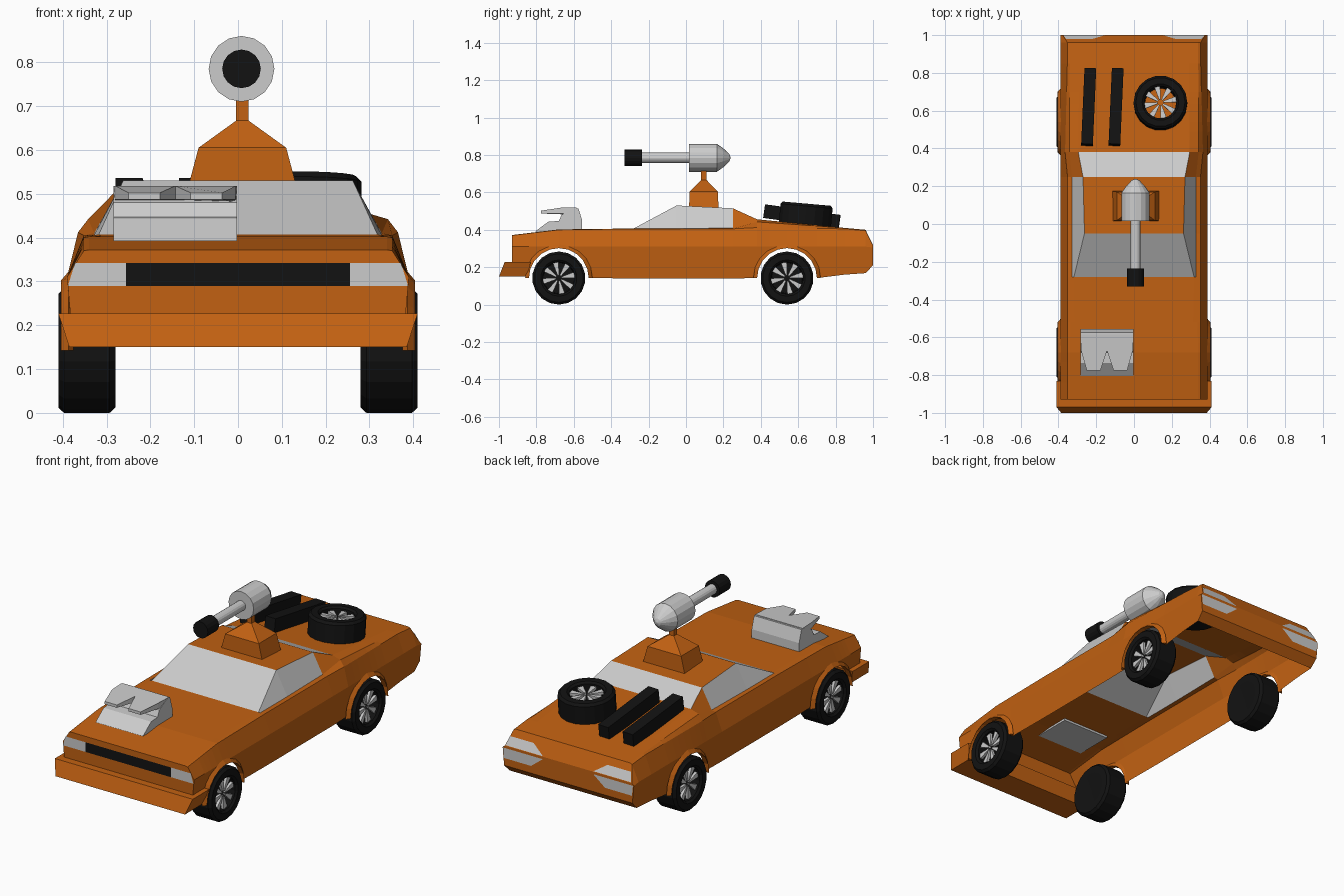
import bpy, bmesh
from math import sin, cos, pi, radians
from mathutils import Matrix

if "Cube" in bpy.data.objects:
    bpy.data.objects.remove(bpy.data.objects["Cube"])


def material(name, rgb):
    m = bpy.data.materials.new(name)
    m.diffuse_color = (*rgb, 1)
    m.use_nodes = True
    m.node_tree.nodes["Principled BSDF"].inputs["Base Color"].default_value = m.diffuse_color
    return m


ORANGE = material("orange_paint", (0.54, 0.12, 0.006))
BLACK = material("black_rubber", (0.006, 0.006, 0.006))
GREY = material("plain_grey", (0.8, 0.8, 0.8))


def make(name, verts, faces, mats=(), idx=None, matrix=None):
    bm = bmesh.new()
    vs = [bm.verts.new(v) for v in verts]
    for i, f in enumerate(faces):
        bm.faces.new([vs[k] for k in f]).material_index = idx[i] if idx else 0
    bmesh.ops.remove_doubles(bm, verts=bm.verts, dist=1e-5)
    bmesh.ops.recalc_face_normals(bm, faces=bm.faces)
    me = bpy.data.meshes.new(name)
    bm.to_mesh(me)
    bm.free()
    for m in mats:
        me.materials.append(m)
    ob = bpy.data.objects.new(name, me)
    bpy.context.collection.objects.link(ob)
    if matrix:
        ob.matrix_world = matrix
    return ob


def loft(name, rings, mats=(), matrix=None, caps=True):
    n = len(rings[0])
    verts = [v for r in rings for v in r]
    faces = [(a * n + i, a * n + (i + 1) % n, (a + 1) * n + (i + 1) % n, (a + 1) * n + i)
             for a in range(len(rings) - 1) for i in range(n)]
    if caps:
        faces += [tuple(range(n)), tuple(range(len(verts) - n, len(verts)))]
    return make(name, verts, faces, mats, matrix=matrix)


def lathe(name, profile, n, mats=(), matrix=None, caps=True):
    rings = [[(r * cos(2 * pi * i / n), r * sin(2 * pi * i / n), h) for i in range(n)]
             for r, h in profile]
    return loft(name, rings, mats, matrix, caps)


def rect(cx, cy, hx, hy, z):
    return [(cx - hx, cy - hy, z), (cx + hx, cy - hy, z), (cx + hx, cy + hy, z), (cx - hx, cy + hy, z)]


# Body shell: y, shoulder x/z, cabin base x/z, roof edge x/z
KEYS = [(-.93, .352, .37, .34, .372, .30, .372),
        (-.68, .352, .40, .34, .402, .31, .402),
        (-.28, .352, .405, .328, .406, .318, .407),
        (-.05, .352, .405, .328, .406, .262, .53),
        (.25, .352, .405, .328, .41, .27, .515),
        (.38, .365, .412, .342, .442, .295, .456),
        (.85, .353, .405, .34, .41, .29, .41),
        (.96, .352, .395, .34, .40, .29, .40),
        (1.0, .378, .315, .34, .317, .29, .317)]
ARCHES, R, WZ = (-.68, .54), .16, .142


def upper(y):
    for a, b in zip(KEYS, KEYS[1:]):
        if y <= b[0] + 1e-6:
            t = (y - a[0]) / (b[0] - a[0])
            return [p + (q - p) * t for p, q in zip(a[1:], b[1:])]


def bottom(y):
    for c in ARCHES:
        if abs(y - c) < R + 1e-4:
            return WZ + max(0, R * R - (y - c) ** 2) ** .5
    if y < -.8:
        return .2
    return .21 if y > .98 else (.14 if y < .6 else .15 + (y - .7) * .07)


ys = sorted({round(v, 4) for v in [k[0] for k in KEYS] +
             [c + R * cos(pi * i / 10) for c in ARCHES for i in range(11)]})
verts, faces, idx = [], [], []
for y in ys:
    sx, sz, bx, bz, ex, ez = upper(y)
    zb = bottom(y)
    half = [(.375 + (zb - .14) * .09, zb), (.39, min(.31, sz - .01)), (sx, sz), (bx, bz), (ex, ez)]
    verts += [(x, y, z) for x, z in half] + [(-x, y, z) for x, z in reversed(half)]
for s in range(len(ys) - 1):
    ym = (ys[s] + ys[s + 1]) / 2
    for i in range(9):
        a = s * 10 + i
        faces.append((a, a + 1, a + 11, a + 10))
        side = i in (3, 5) and -.28 < ym < .25
        screen = i == 4 and (-.28 < ym < -.05 or .25 < ym < .38)
        idx.append(1 if side or screen else 0)
e = len(verts) - 10
faces += [tuple(range(10)), tuple(range(e, e + 10)), (e - 10, e - 1, e + 9, e)]
idx += [0, 0, 0]
make("body_shell", verts, faces, (ORANGE, GREY), idx)

# Front bumper
loft("front_bumper", [[(-.385, -1, .15), (.385, -1, .15), (.385, -.85, .15), (-.385, -.85, .15)],
                      [(-.41, -.97, .227), (.41, -.97, .227), (.41, -.83, .227), (-.41, -.83, .227)]], (ORANGE,))

# Grille
make("grille", [(-.255, -.933, .29), (.255, -.933, .29), (.255, -.933, .342), (-.255, -.933, .342)],
     [(0, 1, 2, 3)], (BLACK,))

for s, side in ((1, "right"), (-1, "left")):
    # Headlights and two-part tail lights
    make(side + "_headlight", [(s * x, -.933, z) for x, z in
         ((.255, .29), (.388, .29), (.372, .342), (.255, .342))], [(0, 1, 2, 3)])
    up = [(s * x, 1.003 - (z - .315) * .47, z) for x, z in ((.15, .32), (.374, .32), (.36, .365), (.22, .365))]
    low = [(s * x, 1.0, z) for x, z in ((.15, .305), (.386, .305), (.38, .25), (.22, .25))]
    low = [(x, y + .002, z) for x, y, z in low]
    make(side + "_tail_light", up + low, [(0, 1, 2, 3), (4, 5, 6, 7)])

    # Flared wheel arch lips
    for c, end in zip(ARCHES, ("front", "rear")):
        rings = [[(s * x, c + r * cos(pi * i / 10), WZ + r * sin(pi * i / 10))
                  for x, r in ((.375, R), (.404, R), (.387, .18))] for i in range(11)]
        loft(f"{end}_{side}_arch_lip", rings, (ORANGE,))


def wheel(name, matrix):
    # Tyre with closed inner side
    lathe(name + "_tyre", [(.082, -.058), (.086, .055), (.097, .065), (.13, .065), (.142, .052),
                           (.142, -.052), (.13, -.065), (.09, -.065), (0, -.06)],
          18, (BLACK,), matrix, caps=False)
    # Eight tapered spokes
    v, f = [], []
    for k in range(8):
        a, b = 2 * pi * k / 8 + .2, len(v)
        for h in (.03, .045):
            for r, w in ((.015, .004), (.088, .016)):
                for q in (-w, w):
                    v.append((r * cos(a) - q * sin(a), r * sin(a) + q * cos(a), h))
        f += [tuple(b + i for i in t) for t in ((0, 1, 3, 2), (4, 5, 7, 6), (0, 2, 6, 4), (1, 3, 7, 5))]
    make(name + "_spokes", v, f, matrix=matrix)


# Road wheels and spare
for s, side in ((1, "right"), (-1, "left")):
    for c, end in zip(ARCHES, ("front", "rear")):
        wheel(f"{end}_{side}_wheel",
              Matrix.Translation((s * .345, c, WZ)) @ Matrix.Rotation(s * pi / 2, 4, 'Y'))
wheel("spare_wheel", Matrix.Translation((.14, .64, .475)) @ Matrix.Rotation(radians(-5), 4, 'X'))

# Two sloping bars on the rear deck
for i, x in enumerate((-.24, -.095)):
    m = (Matrix.Translation((x, .62, .473)) @ Matrix.Rotation(radians(-2.5), 4, 'Z')
         @ Matrix.Rotation(radians(-8), 4, 'X'))
    loft(f"deck_bar_{i + 1}", [rect(0, 0, .031, .203, -.038), rect(0, 0, .031, .203, .035)], (BLACK,), m)

# Hood scoop: base with rear wall, and a notched roof lip
prof = [(-.805, .392), (-.735, .444), (-.68, .447), (-.665, .48), (-.60, .515),
        (-.575, .515), (-.555, .45), (-.555, .392)]
loft("scoop_base", [[(x, y, z) for y, z in prof] for x in (-.284, -.002)])
plan = [(-.284, -.585), (-.28, -.67), (-.25, -.775), (-.178, -.775), (-.143, -.67),
        (-.108, -.775), (-.036, -.775), (-.006, -.67), (-.002, -.585)]
loft("scoop_lip", [[(x, y, .487 if y < -.6 else .48) for x, y in plan],
                   [(x, y, .518 + min(0, (y + .67) * .15)) for x, y in plan]])

# Turret mount and post
loft("turret_mount", [rect(.01, .095, hx, hy, z) for hx, hy, z in
                      ((.124, .079, .515), (.1, .075, .605), (.014, .014, .667), (.014, .014, .73))], (ORANGE,))

# Roof gun, lathed along +y
gun = Matrix.Translation((.008, 0, .785)) @ Matrix.Rotation(-pi / 2, 4, 'X')
lathe("gun_drum", [(.075, .015), (.075, .165), (.05, .2), (.02, .232), (.004, .238)], 16, (), gun)
lathe("gun_barrel", [(.027, -.25), (.027, .02)], 16, (), gun)
lathe("gun_muzzle", [(.044, -.33), (.044, -.235)], 16, (BLACK,), gun)
